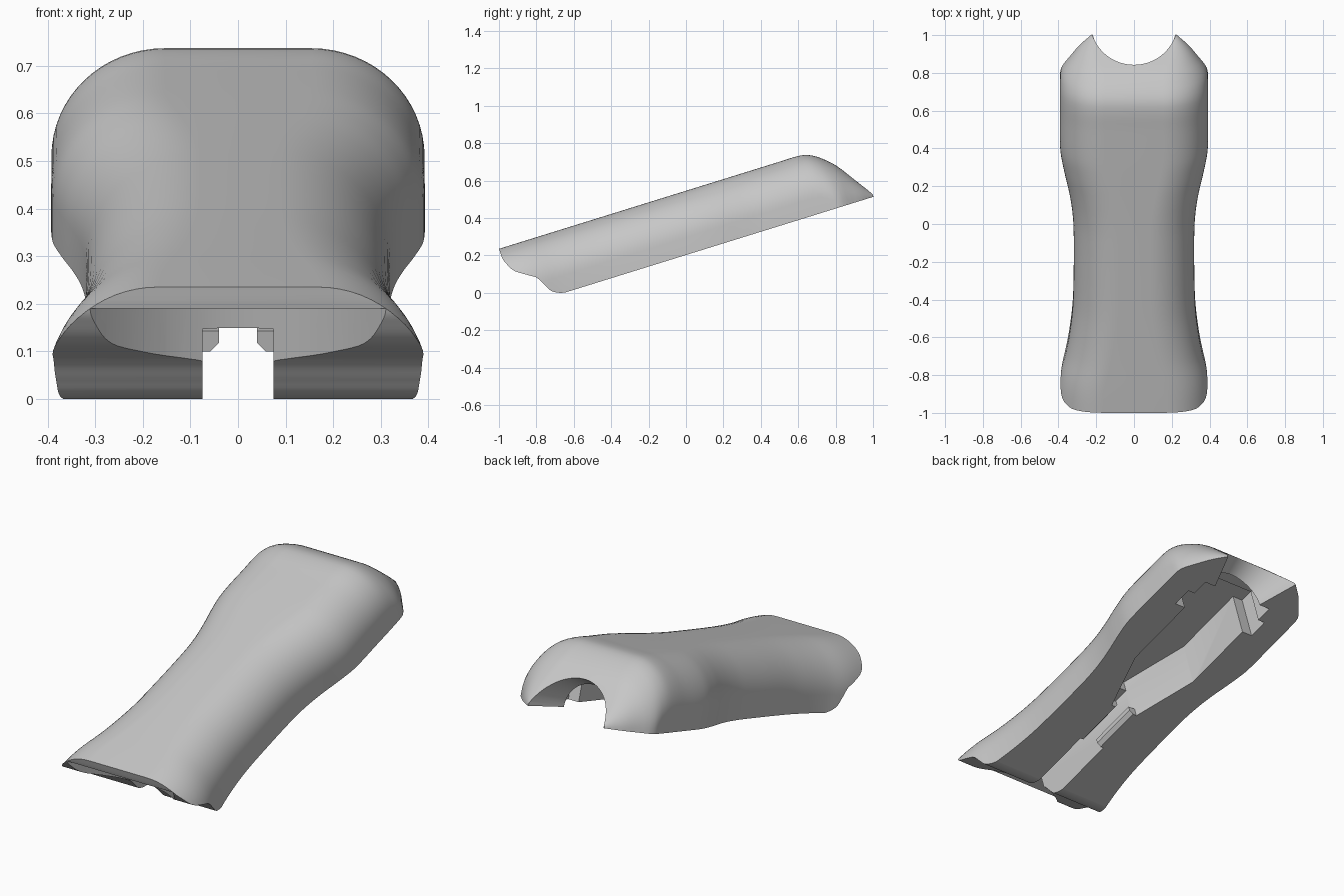
import bpy, bmesh, math
from mathutils import Vector

if "Cube" in bpy.data.objects:
    bpy.data.objects.remove(bpy.data.objects["Cube"])

TILT = math.radians(17.25)
C, S = math.cos(TILT), math.sin(TILT)

grey = bpy.data.materials.new("light_grey")
grey.use_nodes = True
grey.diffuse_color = (0.57, 0.57, 0.57, 1)
grey.node_tree.nodes["Principled BSDF"].inputs["Base Color"].default_value = (0.57, 0.57, 0.57, 1)


def place(x, s, h):
    """Handle space (across, along, depth) to the tilted world position."""
    return Vector((x, -0.65 + s * C - h * S, s * S + h * C))


def lerp_table(table, s):
    """Smooth value through a table of (position, value) pairs."""
    if s <= table[0][0]:
        return table[0][1]
    for i in range(len(table) - 1):
        (a, va), (b, vb) = table[i], table[i + 1]
        if s <= b:
            p = table[max(i - 1, 0)]
            n = table[min(i + 2, len(table) - 1)]
            ma = (vb - p[1]) / (b - p[0]) * (b - a)
            mb = (n[1] - va) / (n[0] - a) * (b - a)
            t = (s - a) / (b - a)
            return ((2*t**3 - 3*t*t + 1) * va + (t**3 - 2*t*t + t) * ma
                    + (3*t*t - 2*t**3) * vb + (t**3 - t*t) * mb)
    return table[-1][1]


def make_object(name, bm):
    bmesh.ops.recalc_face_normals(bm, faces=bm.faces)
    mesh = bpy.data.meshes.new(name)
    bm.to_mesh(mesh)
    bm.free()
    mesh.materials.append(grey)
    ob = bpy.data.objects.new(name, mesh)
    bpy.context.collection.objects.link(ob)
    return ob


def loft(name, rings):
    bm = bmesh.new()
    loops = [[bm.verts.new(p) for p in ring] for ring in rings]
    for a, b in zip(loops, loops[1:]):
        for i in range(len(a)):
            j = (i + 1) % len(a)
            bm.faces.new((a[i], a[j], b[j], b[i]))
    bm.faces.new(loops[0])
    bm.faces.new(loops[-1])
    return make_object(name, bm)


def prism(name, points, axis, lo, hi):
    """Extrude a 2D outline along one handle axis: x, s or h."""
    def at(p, d):
        return {"x": lambda: place(d, *p),
                "s": lambda: place(p[0], d, p[1]),
                "h": lambda: place(*p, d)}[axis]()
    return loft(name, [[at(p, d) for p in points] for d in (lo, hi)])


def mirrored(half):
    return half + [(-x, s) for x, s in reversed(half)]


def ring(s, radius, n=72):
    return [place(radius * math.cos(2 * math.pi * i / n), s,
                  radius * math.sin(2 * math.pi * i / n)) for i in range(n)]


def activate(ob):
    bpy.ops.object.select_all(action="DESELECT")
    ob.select_set(True)
    bpy.context.view_layer.objects.active = ob


def cut(ob, cutter):
    cutter.hide_render = True
    mod = ob.modifiers.new("cut", "BOOLEAN")
    mod.operation, mod.solver, mod.object = "DIFFERENCE", "EXACT", cutter
    activate(ob)
    bpy.ops.object.modifier_apply(modifier=mod.name)
    bpy.data.objects.remove(cutter)


# Outer shell: rounded section lofted along the handle
widths = [(-0.34, 0.41), (-0.2, 0.402), (-0.12, 0.39), (0, 0.36), (0.12, 0.339),
          (0.26, 0.324), (0.45, 0.319), (0.69, 0.32), (0.8, 0.329), (0.9, 0.346),
          (1.01, 0.371), (1.12, 0.39), (1.3, 0.392), (1.5, 0.391), (1.55, 0.384),
          (1.62, 0.332), (1.675, 0.286), (1.73, 0.225)]
heights = [(-0.34, 0.328), (1.3, 0.328), (1.4, 0.328), (1.46, 0.318), (1.52, 0.283),
           (1.59, 0.217), (1.66, 0.118), (1.73, 0.016)]


def section(s):
    w, h = lerp_table(widths, s), lerp_table(heights, s)
    rx, rh = min(0.238, w - 0.08, h * 0.9), min(0.238, h * 0.9)
    arc = [(w - rx + rx * math.cos(a), h - rh + rh * math.sin(a))
           for a in (math.pi / 2 * i / 16 for i in range(17))]
    return [place(x, s, z) for x, z in mirrored([(w, 0)] + arc)]


STEPS = 90
shell = loft("handle_shell", [section(-0.34 + 2.07 * i / STEPS) for i in range(STEPS + 1)])

# Curved front end
profile = [(0, 0), (0.009, -0.029), (0.03, -0.064), (0.068, -0.087), (0.121, -0.118),
           (0.15, -0.161), (0.192, -0.222), (0.255, -0.257), (0.281, -0.263), (0.33, -0.264)]
edge = [(lerp_table(profile, 0.33 * i / 40), 0.33 * i / 40) for i in range(41)]
outline = [(-0.6, -0.1), (0.02, -0.1)] + edge + [(-0.264, 0.45), (-0.6, 0.45)]
cut(shell, prism("front_cutter", outline, "x", -0.6, 0.6))

# Curved pocket in the front end
bow = [(x, -0.108 - 1.6 * x * x) for x in (0.4 - 0.8 * i / 32 for i in range(33))]
cut(shell, prism("pocket_cutter", bow + [(-0.4, -0.6), (0.4, -0.6)], "h", -0.1, 0.281))

# Narrow channel, wide cavity with side slots
narrow = mirrored([(0.075, -0.6), (0.075, 0.7)])
cut(shell, prism("channel_cutter", narrow, "h", -0.1, 0.19))
wide = mirrored([(0.075, 0.58), (0.19, 0.93), (0.19, 1.335), (0.25, 1.335),
                 (0.25, 1.44), (0.19, 1.44)])
cut(shell, prism("cavity_cutter", wide, "h", -0.1, 0.25))
rear = mirrored([(0.21, 1.42), (0.21, 1.53)])
cut(shell, prism("rear_pocket_cutter", rear, "h", -0.1, 0.2))

# Flared round opening at the back end
cut(shell, loft("flare_cutter", [ring(1.5, 0.135), ring(1.76, 0.231)]))

activate(shell)
bpy.ops.object.shade_smooth_by_angle(angle=math.radians(32))

# Low chamfered lugs on the channel walls
for side, name in ((1, "left"), (-1, "right")):
    lug = [(side * x, h) for x, h in
           ((0.08, 0), (0.058, 0), (0.04, 0.02), (0.04, 0.045), (0.08, 0.045))]
    prism(name + "_channel_lug", lug, "s", 0.335, 0.6)
